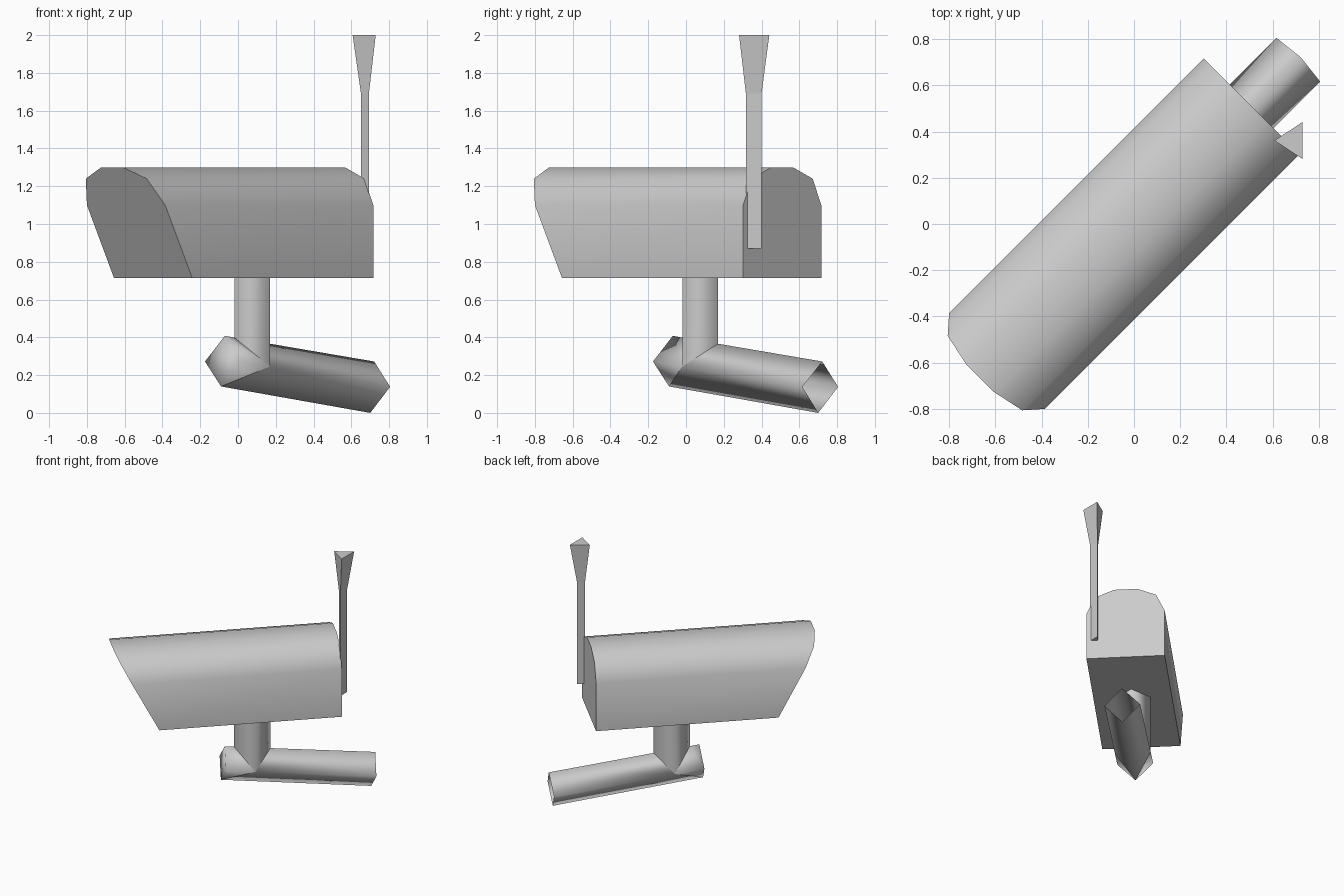
import bpy, bmesh, math

if "Cube" in bpy.data.objects:
    bpy.data.objects.remove(bpy.data.objects["Cube"])

R = math.sqrt(0.5)


def diag(u, v, z):
    """Point along (u) and across (v) the 45 degree axis of the model."""
    return ((u + v) * R, (u - v) * R, z)


def skin(name, rings, caps=(), angle=None):
    """Join rings of points with quads; caps lists the rings to close."""
    bm = bmesh.new()
    loops = [[bm.verts.new(p) for p in ring] for ring in rings]
    n = len(loops[0])
    for a, b in zip(loops, loops[1:]):
        for i in range(n):
            j = (i + 1) % n
            bm.faces.new((a[i], a[j], b[j], b[i]))
    for c in caps:
        bm.faces.new(loops[c])
    bmesh.ops.remove_doubles(bm, verts=bm.verts[:], dist=0.0005)
    bmesh.ops.recalc_face_normals(bm, faces=bm.faces[:])
    mesh = bpy.data.meshes.new(name)
    bm.to_mesh(mesh)
    bm.free()
    ob = bpy.data.objects.new(name, mesh)
    bpy.context.collection.objects.link(ob)
    if angle is not None:
        bpy.ops.object.select_all(action='DESELECT')
        ob.select_set(True)
        bpy.context.view_layer.objects.active = ob
        bpy.ops.object.shade_smooth_by_angle(angle=math.radians(angle))
    return ob


# camera housing: arched profile, flat back, overhanging slanted front
half = [(0.293, 0.715), (0.293, 1.10), (0.228, 1.24), (0.086, 1.298)]
profile = half + [(-v, z) for v, z in reversed(half)]
front = [diag(-0.636 - 0.525 * (z - 0.715), v, z) for v, z in profile]
back = [diag(0.72, v, z) for v, z in profile]
skin("camera_housing", [front, back], caps=(0, 1), angle=50)

# shared corners where the post, arm and stub meet
W = 0.134
side_r, side_l = diag(0.106, W, 0.246), diag(0.106, -W, 0.246)
top_back, top_front = diag(0.24, 0, 0.366), diag(-0.028, 0, 0.399)
bottom = diag(-0.127, 0, 0.14)

# four-sided post under the housing
post_low = [top_back, side_r, top_front, side_l]
skin("mount_post", [post_low, [(x, y, 0.715) for x, y, z in post_low]], angle=120)

# four-sided arm, open at the far end
skin("mount_arm", [[top_back, side_r, bottom, side_l],
                   [diag(1.02, 0, 0.272), diag(1.005, W, 0.138),
                    diag(0.99, 0, 0.0), diag(1.005, -W, 0.138)]], angle=120)

# closed front end of the arm
skin("arm_stub", [[diag(-0.099, 0, 0.408), diag(-0.113, W, 0.272),
                   bottom, diag(-0.113, -W, 0.272)],
                  [top_front, side_r, bottom, side_l]], caps=(0,), angle=120)


# three-sided antenna with a flared tip
def triangle(x0, x1, y0, y1, z):
    return [(x0, (y0 + y1) / 2, z), (x1, y0, z), (x1, y1, z)]


skin("antenna", [triangle(0.651, 0.693, 0.317, 0.40, 0.87),
                 triangle(0.651, 0.693, 0.317, 0.40, 1.69),
                 triangle(0.607, 0.729, 0.281, 0.441, 2.0)], caps=(0, 2))
